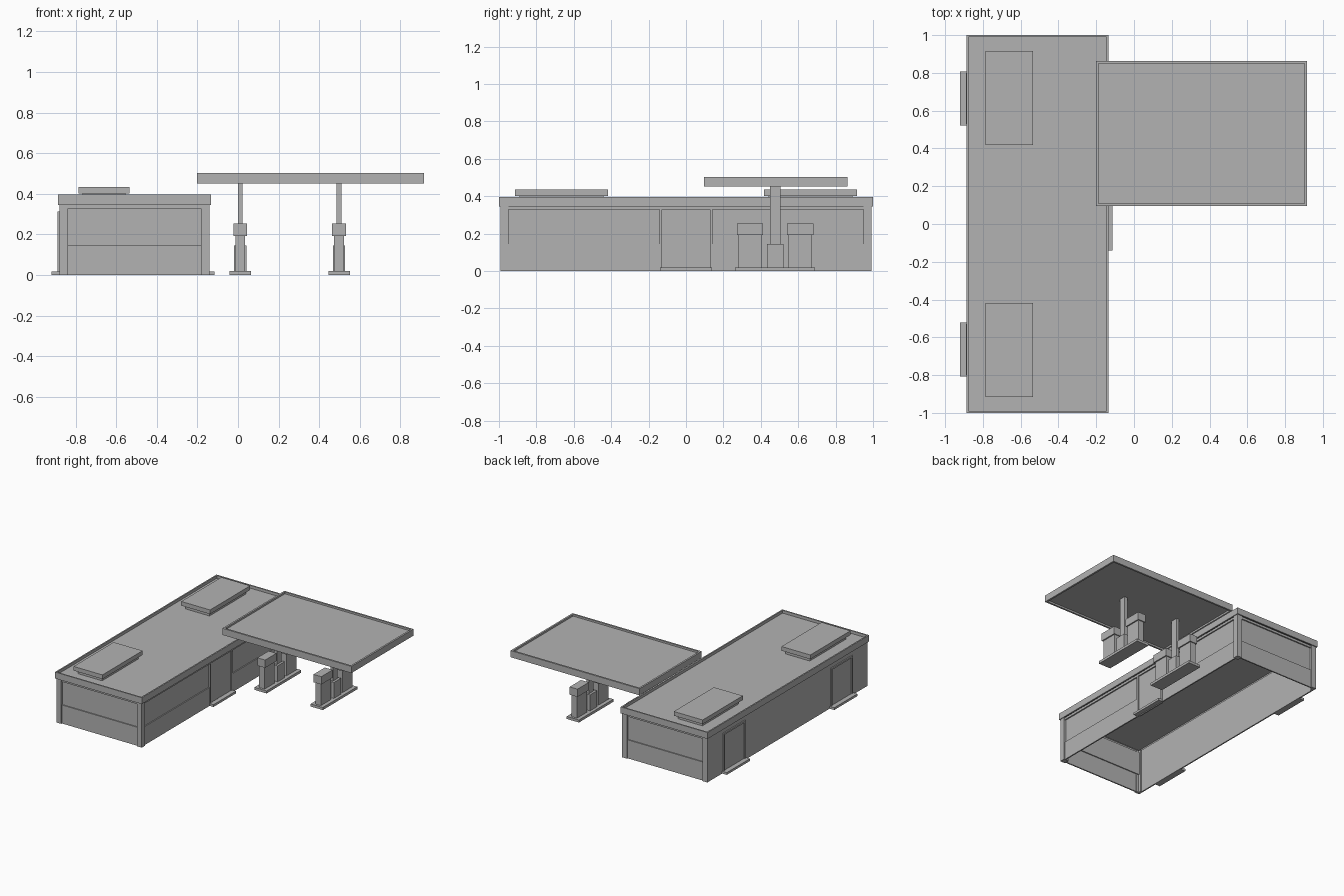
import bpy, bmesh

if "Cube" in bpy.data.objects:
    bpy.data.objects.remove(bpy.data.objects["Cube"], do_unlink=True)

GREY = (0.45, 0.45, 0.45, 1)
grey = bpy.data.materials.new("plain_grey")
grey.use_nodes = True
grey.diffuse_color = GREY
grey.node_tree.nodes["Principled BSDF"].inputs["Base Color"].default_value = GREY


def box(name, x, y, z, rim=0, top_dip=0, bottom_dip=0):
    """Box from (min, max) ranges; a rim sinks the top and bottom faces."""
    bm = bmesh.new()
    bmesh.ops.create_cube(bm, size=1)
    for v in bm.verts:
        for axis, (lo, hi) in enumerate((x, y, z)):
            v.co[axis] = hi if v.co[axis] > 0 else lo
    bm.normal_update()
    if rim:
        for side, dip in ((1, top_dip), (-1, bottom_dip)):
            face = next(f for f in bm.faces if f.normal.z * side > 0.9)
            bmesh.ops.inset_region(bm, faces=[face], thickness=rim)
            # Second inset with no width gives the upright inner wall
            result = bmesh.ops.extrude_discrete_faces(bm, faces=[face])
            for v in result["faces"][0].verts:
                v.co.z -= side * dip
    mesh = bpy.data.meshes.new(name)
    bm.to_mesh(mesh)
    bm.free()
    mesh.materials.append(grey)
    obj = bpy.data.objects.new(name, mesh)
    bpy.context.collection.objects.link(obj)
    return obj


def mirrored(r, s):
    return r if s > 0 else (-r[1], -r[0])


# Shop shell: open underneath, thin walls
LEFT, RIGHT, END = -0.88, -0.14, 0.992
POST, SILL, HEAD, EAVE = 0.042, 0.145, 0.328, 0.346
box("shop_roof", (-0.887, -0.134), (-1, 1), (EAVE, 0.396), 0.015, 0.022, 0.014)
box("rear_wall", (LEFT, LEFT + 0.01), (-END, END), (0, EAVE))

for s, label in ((-1, "front"), (1, "back")):
    post_y = mirrored((END - POST, END), s)
    # Corner posts
    box(label + "_left_post", (RIGHT - POST, RIGHT), post_y, (0, EAVE))
    box(label + "_right_post", (LEFT, LEFT + 0.02), post_y, (0, EAVE))
    box(label + "_right_post_face", (LEFT, LEFT + POST),
        mirrored((END - 0.02, END), s), (0, EAVE))
    # End wall: plinth, recessed window, header
    span = (LEFT + 0.01, RIGHT - POST)
    for part, out, z in (("plinth", 0.008, (0, SILL)), ("window", 0.016, (SILL, HEAD)),
                         ("header", 0.006, (HEAD, EAVE))):
        box(f"{label}_{part}", span, mirrored((END - out - 0.01, END - out), s), z)
    # Long shop side: same layers, from corner post to doorway
    span = mirrored((0.143, END - POST), s)
    for part, out, z in (("plinth", 0.008, (0, SILL)), ("window", 0.016, (SILL, HEAD))):
        box(f"{label}_shop_{part}", (RIGHT - out - 0.01, RIGHT - out), span, z)
    box(label + "_door_jamb", (RIGHT - 0.018, RIGHT - 0.004),
        mirrored((0.128, 0.143), s), (0, HEAD))
    # Service door on the rear wall: frame, leaf and step
    box(label + "_service_leaf", (LEFT - 0.003, LEFT), mirrored((0.545, 0.785), s), (0, 0.3))
    for y in ((0.53, 0.545), (0.785, 0.8)):
        box(label + "_service_jamb", (LEFT - 0.009, LEFT), mirrored(y, s), (0, 0.313))
    box(label + "_service_lintel", (LEFT - 0.009, LEFT), mirrored((0.545, 0.785), s), (0.3, 0.313))
    box(label + "_service_step", (-0.92, LEFT), mirrored((0.522, 0.808), s), (0, 0.018))
    # Rooftop unit: narrow base and overhanging lid
    box(label + "_roof_unit_base", (-0.765, -0.555), mirrored((0.44, 0.89), s), (0.37, 0.402))
    box(label + "_roof_unit_lid", (-0.785, -0.535), mirrored((0.418, 0.915), s), (0.402, 0.435))

# Main doorway
box("shop_header", (RIGHT - 0.016, RIGHT - 0.006), (POST - END, END - POST), (HEAD, EAVE))
box("shop_door", (RIGHT - 0.026, RIGHT - 0.016), (-0.128, 0.128), (0, HEAD))
box("shop_door_step", (RIGHT - 0.01, -0.115), (-0.14, 0.14), (0, 0.018))

# Forecourt canopy
box("canopy", (-0.202, 0.917), (0.095, 0.863), (0.452, 0.504), 0.02, 0.014, 0.014)

# Pump islands
for cx, label in ((0.011, "near"), (0.498, "far")):
    def across(half):
        return (cx - half, cx + half)

    box(label + "_island", across(0.053), (0.263, 0.69), (0, 0.02))
    box(label + "_pillar", across(0.012), (0.449, 0.504), (0.02, 0.468))
    box(label + "_pillar_bin", across(0.03), (0.433, 0.52), (0.02, 0.145))
    for cy in (0.342, 0.611):
        box(label + "_pump_body", across(0.024), (cy - 0.062, cy + 0.062), (0.02, 0.192))
        box(label + "_pump_head", across(0.034), (cy - 0.07, cy + 0.07), (0.192, 0.253))
